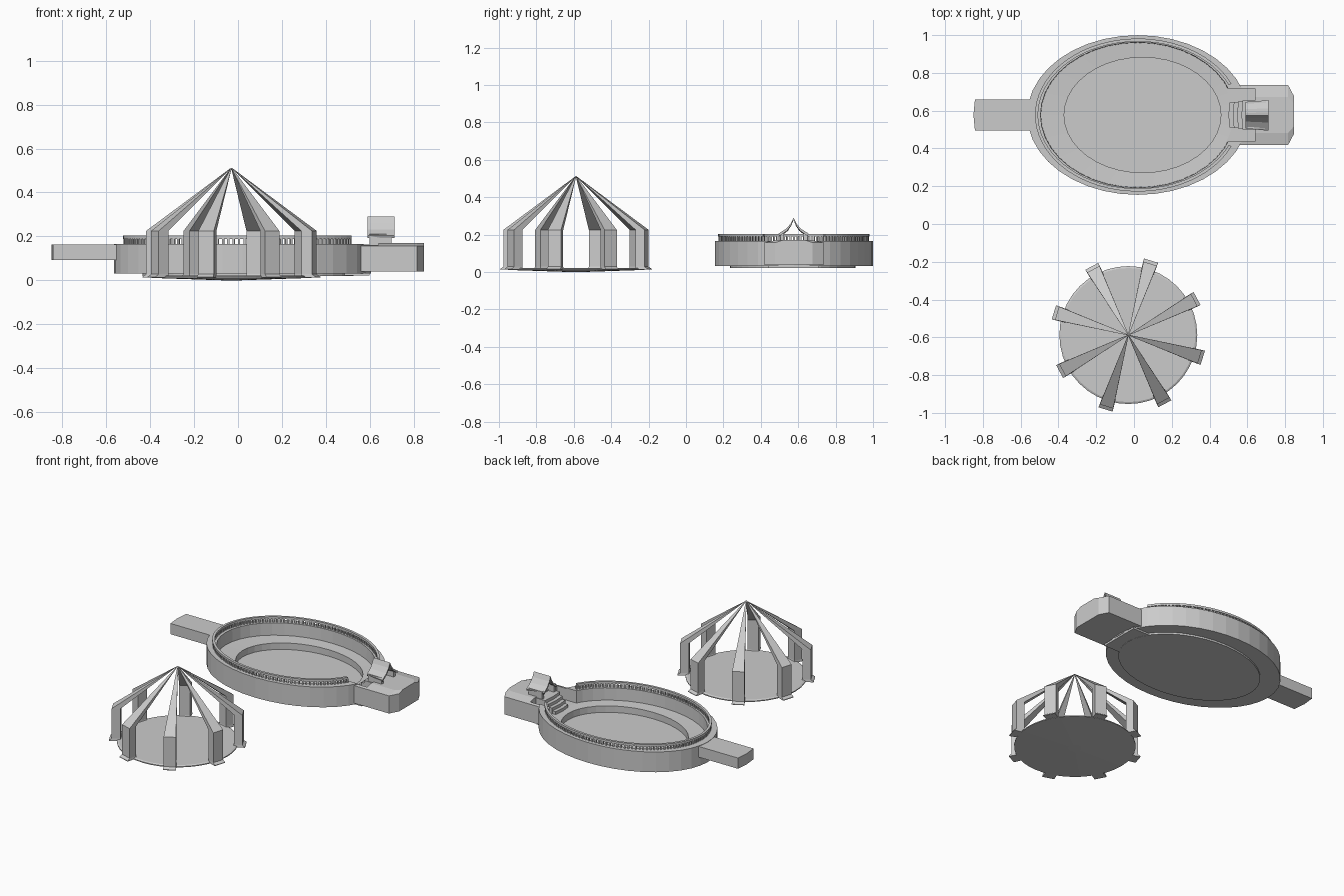
import bpy, bmesh, math
from mathutils import Vector

if "Cube" in bpy.data.objects:
    bpy.data.objects.remove(bpy.data.objects["Cube"])

CX, CY = 0.02, 0.577          # pond centre
PX, PY = -0.03, -0.588        # pavilion centre


def make(name, verts, faces):
    me = bpy.data.meshes.new(name)
    me.from_pydata([tuple(v) for v in verts], [], faces)
    bm = bmesh.new()
    bm.from_mesh(me)
    bmesh.ops.recalc_face_normals(bm, faces=bm.faces)
    bm.to_mesh(me)
    bm.free()
    ob = bpy.data.objects.new(name, me)
    bpy.context.collection.objects.link(ob)
    return ob


def loft(name, rings):
    """Join equal-length closed rings into a capped solid."""
    n = len(rings[0])
    verts = [p for r in rings for p in r]
    faces = [(k * n + i, k * n + (i + 1) % n, (k + 1) * n + (i + 1) % n, (k + 1) * n + i)
             for k in range(len(rings) - 1) for i in range(n)]
    faces.append(tuple(range(n))[::-1])
    faces.append(tuple(range((len(rings) - 1) * n, len(rings) * n)))
    return make(name, verts, faces)


def ellipse(cx, cy, rx, ry, z, n=40):
    return [(cx + rx * math.cos(2 * math.pi * i / n),
             cy + ry * math.sin(2 * math.pi * i / n), z) for i in range(n)]


def box(name, x0, x1, y0, y1, z0, z1):
    return loft(name, [[(x0, y0, z), (x1, y0, z), (x1, y1, z), (x0, y1, z)] for z in (z0, z1)])


def cut(ob, cutter):
    m = ob.modifiers.new("recess", 'BOOLEAN')
    m.operation = 'DIFFERENCE'
    m.solver = 'EXACT'
    m.object = cutter
    cutter.hide_render = True
    cutter.hide_set(True)


# Pond basin: outer wall, rim, inner wall, ledge, pool wall, floor
basin = loft("pond_basin", [
    ellipse(CX, CY, 0.585, 0.4225, 0.032),
    ellipse(CX, CY, 0.585, 0.4225, 0.166),
    ellipse(CX, CY, 0.515, 0.385, 0.166),
    ellipse(CX, CY, 0.513, 0.383, 0.085),
    ellipse(0.045, CY, 0.415, 0.305, 0.080),
    ellipse(0.045, CY, 0.415, 0.305, 0.037),
])

# Shallow plinth under the basin, with the tab below the stairs
loft("basin_plinth", [ellipse(0.045, 0.57, 0.48, 0.335, z) for z in (0.02, 0.034)])
box("plinth_tab", 0.42, 0.60, 0.44, 0.71, 0.021, 0.034)

# Inlet channel on the left, with slightly bulged end
loft("inlet_channel", [[(-0.53, 0.495, z), (-0.53, 0.66, z), (-0.842, 0.66, z),
                        (-0.85, 0.577, z), (-0.842, 0.495, z)] for z in (0.093, 0.164)])

# Entrance platform on the right: low arched section, tapered at the outer end
def arch(x, hw):
    return [(x, CY + s * hw, z) for s, z in
            ((-1, 0.04), (-1, 0.157), (-0.6, 0.170), (0.6, 0.170), (1, 0.157), (1, 0.04))]


platform = loft("entrance_platform", [arch(0.552, 0.16), arch(0.815, 0.16), arch(0.847, 0.10)])

# Recess in rim and platform for the stairs
recess = box("recess_cutter", 0.45, 0.64, 0.437, 0.717, 0.0845, 0.25)
cut(basin, recess)
cut(platform, recess)

# Stairs down to the ledge, bowed treads
for i, x in enumerate((0.50, 0.523, 0.546, 0.569)):
    top = 0.103 + 0.02 * i
    hw = 0.065 + 0.004 * i
    loft("stair_step", [[(0.645, CY - hw, z), (0.645, CY + hw, z), (x + 0.006, CY + hw, z),
                         (x, CY, z), (x + 0.006, CY - hw, z)] for z in (0.08, top)])

# Gate canopy: concave gable roof on two side walls
prof = [(0.075, 0.205), (0.035, 0.232), (0.014, 0.260), (0.0, 0.290)]
side = [(-y, z) for y, z in prof] + [(y, z) for y, z in prof[-2::-1]]
under = [(y * 0.93, z - 0.012) for y, z in side[::-1]]
loft("gate_roof", [[(x, CY - 0.002 + y * k, z) for y, z in side + under]
                   for x, k in ((0.59, 0.93), (0.712, 1.08))])
for s in (-1, 1):
    yc = CY + s * 0.062
    box("gate_wall", 0.60, 0.70, yc - 0.01, yc + 0.01, 0.16, 0.212)


# Railing: swept handrail and balusters, open at the stairs
def rail_point(t, off=0.0):
    return CX + (0.536 + off) * math.cos(t), CY + (0.397 + off) * math.sin(t)


GAP, N = 0.42, 120
angles = [GAP + (2 * math.pi - 2 * GAP) * i / N for i in range(N + 1)]
sections = []
for t in angles[::2]:
    a, b = rail_point(t, -0.008), rail_point(t, 0.008)
    sections.append([(*a, 0.189), (*b, 0.189), (*b, 0.203), (*a, 0.203)])
loft("handrail", sections)
verts, faces = [], []
for t in angles:
    u = Vector((math.cos(t), math.sin(t))) * 0.005
    v = Vector((-u.y, u.x))
    c = Vector(rail_point(t))
    k = len(verts)
    for z in (0.163, 0.192):
        verts += [(*(c + d), z) for d in (-u - v, u - v, u + v, v - u)]
    faces += [tuple(k + j for j in f) for f in
              ((0, 1, 5, 4), (1, 2, 6, 5), (2, 3, 7, 6), (3, 0, 4, 7))]
make("balusters", verts, faces)

# Pavilion floor: thin disc with shallow dished underside
loft("pavilion_floor", [
    ellipse(PX, PY, 0.04, 0.04, 0.0), ellipse(PX, PY, 0.365, 0.365, 0.011),
    ellipse(PX, PY, 0.365, 0.365, 0.017), ellipse(PX, PY, 0.355, 0.355, 0.022)])

# Pavilion ribs: eight posts bending in to a shared apex, each on a flared foot
HW = 0.037
for k in range(8):
    a = math.radians(-17 + 45 * k)
    rad, tan = Vector((math.cos(a), math.sin(a), 0)), Vector((-math.sin(a), math.cos(a), 0))

    def at(r, w, z):
        return Vector((PX, PY, z)) + rad * r + tan * w

    def ring(r0, r1, w, z):
        return [at(r0, -w * 0.9, z), at(r1, -w, z), at(r1, w, z), at(r0, w * 0.9, z)]

    loft("pavilion_rib", [ring(0.343, 0.395, HW, 0.014), ring(0.343, 0.395, HW, 0.225),
                          ring(0.001, 0.002, 0.002, 0.512)])
    loft("rib_foot", [ring(0.34, 0.412, HW + 0.002, 0.012),
                      ring(0.34, 0.412, HW + 0.002, 0.016), ring(0.343, 0.395, HW, 0.028)])
